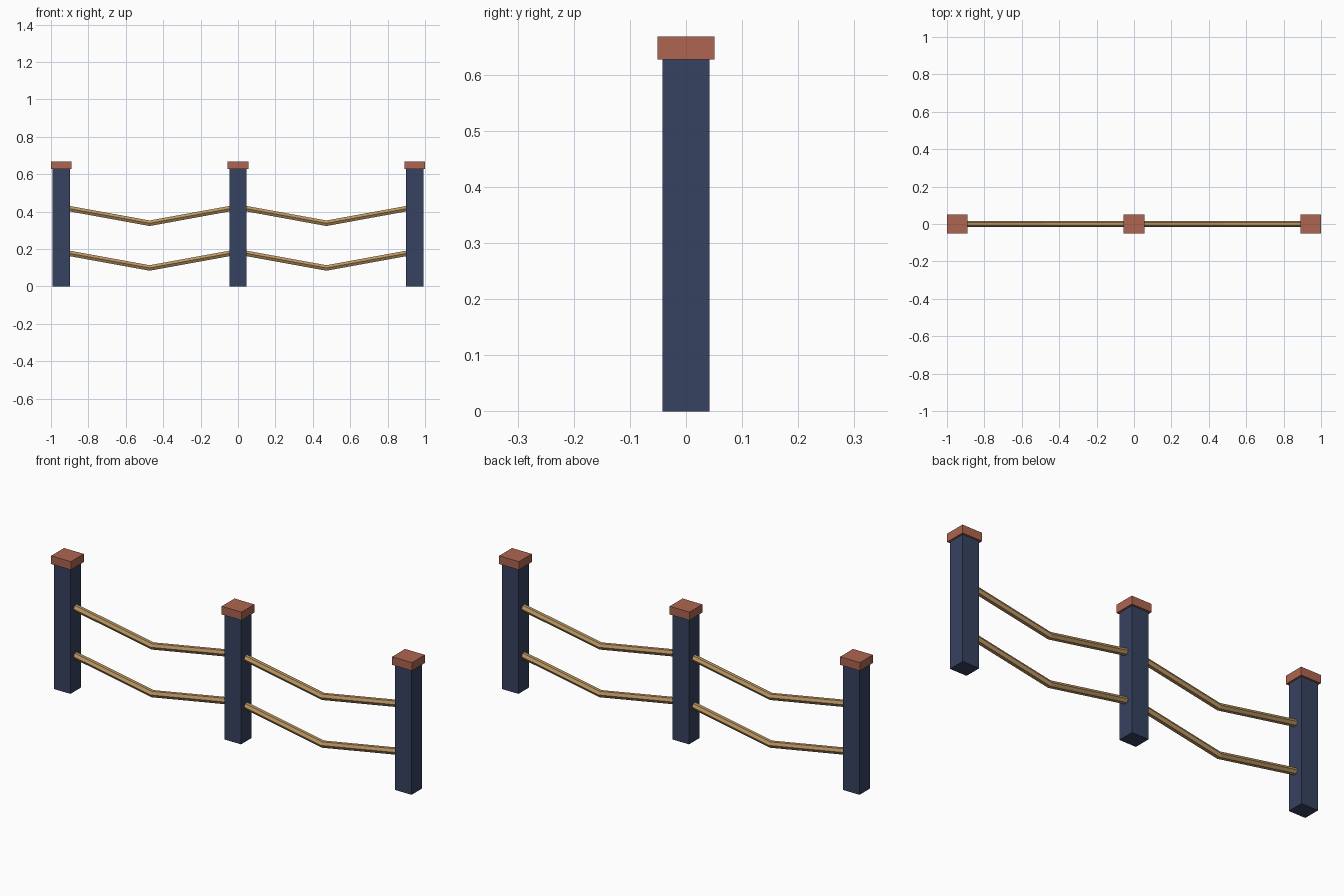
import bpy
import bmesh
import math

old = bpy.data.objects.get("Cube")
if old:
    bpy.data.objects.remove(old, do_unlink=True)


def make_material(name, rgb):
    mat = bpy.data.materials.new(name)
    mat.use_nodes = True
    colour = (*rgb, 1.0)
    mat.diffuse_color = colour
    for node in mat.node_tree.nodes:
        if node.type == 'BSDF_PRINCIPLED':
            node.inputs["Base Color"].default_value = colour
    return mat


navy = make_material("navy post", (0.037, 0.054, 0.115))
terracotta = make_material("terracotta cap", (0.423, 0.130, 0.080))
tan = make_material("tan rope", (0.50, 0.305, 0.125))


def add_object(name, bm, mat):
    bmesh.ops.recalc_face_normals(bm, faces=bm.faces)
    mesh = bpy.data.meshes.new(name)
    bm.to_mesh(mesh)
    bm.free()
    mesh.materials.append(mat)
    obj = bpy.data.objects.new(name, mesh)
    bpy.context.collection.objects.link(obj)
    return obj


def box(name, x, size, z_low, z_high, mat):
    bm = bmesh.new()
    bmesh.ops.create_cube(bm, size=1)
    for v in bm.verts:
        v.co.x = v.co.x * size[0] + x
        v.co.y *= size[1]
        v.co.z = z_low if v.co.z < 0 else z_high
    return add_object(name, bm, mat)


def rope(name, path, radius, sides=6):
    """Sweep a flat-topped polygon along points in the xz plane."""
    bm = bmesh.new()
    rings = []
    for x, z in path:
        angles = [math.tau * i / sides for i in range(sides)]
        rings.append([bm.verts.new((x, radius * math.cos(a), z + radius * math.sin(a)))
                      for a in angles])
    for a, b in zip(rings, rings[1:]):
        for i in range(sides):
            j = (i + 1) % sides
            bm.faces.new((a[i], a[j], b[j], b[i]))
    bm.faces.new(rings[0])
    bm.faces.new(rings[-1])
    return add_object(name, bm, tan)


SPACING = 0.945
POST_TOP = 0.627

# Posts with their caps
for label, x in (("right", -SPACING), ("middle", 0), ("left", SPACING)):
    box(f"{label}_post", x, (0.092, 0.084), 0, POST_TOP, navy)
    box(f"{label}_cap", x, (0.11, 0.102), POST_TOP, 0.668, terracotta)

# Sagging ropes, anchored inside the posts
for side, start in (("right", -SPACING), ("left", 0)):
    for level, z in (("lower", 0.185), ("upper", 0.424)):
        path = [(start, z), (start + SPACING / 2, z - 0.086), (start + SPACING, z)]
        rope(f"{side}_{level}_rope", path, 0.017)
